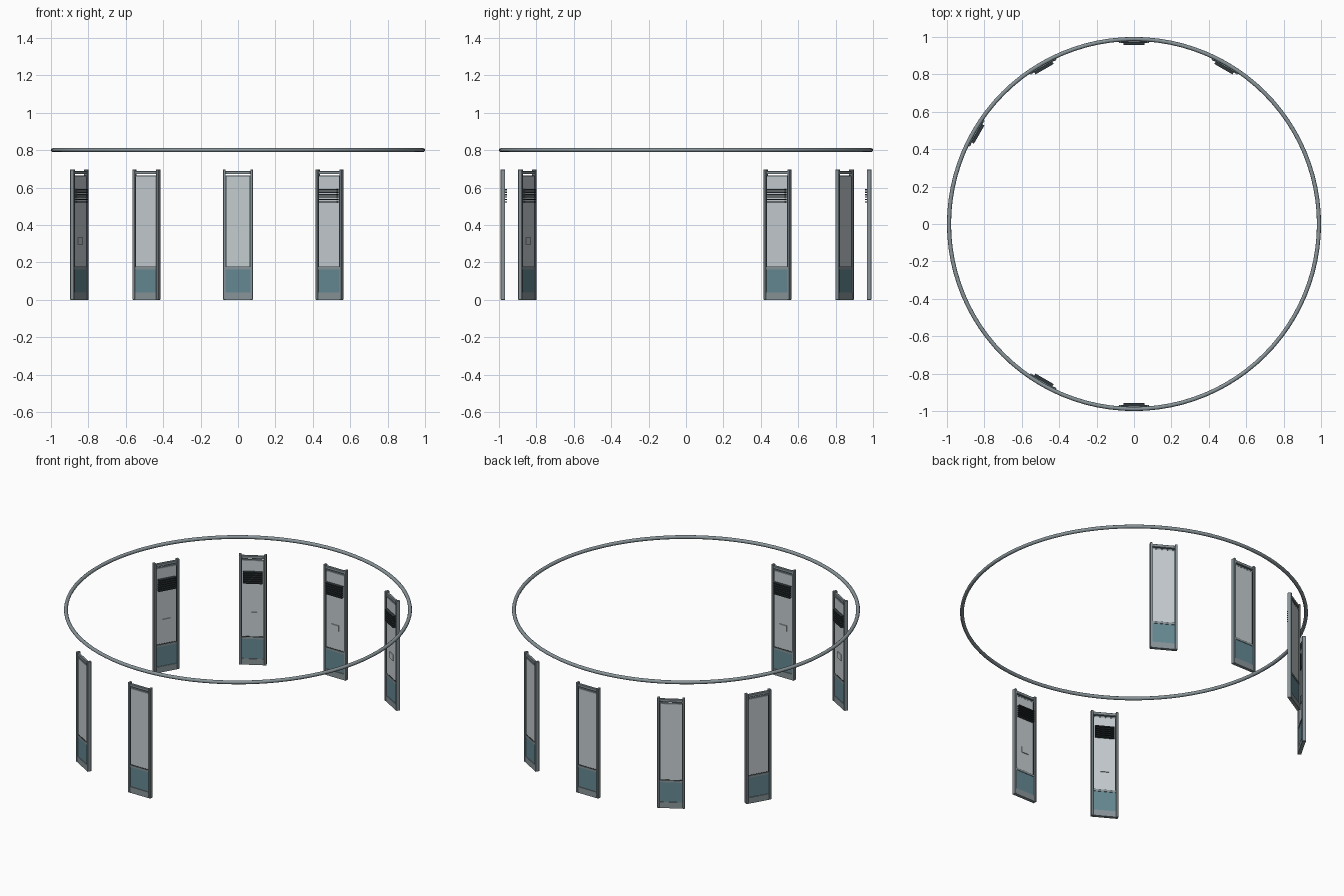
import bpy, math
from mathutils import Matrix

if "Cube" in bpy.data.objects:
    bpy.data.objects.remove(bpy.data.objects["Cube"])


def material(name, rgb):
    m = bpy.data.materials.new(name)
    m.diffuse_color = (*rgb, 1)
    m.use_nodes = True
    m.node_tree.nodes["Principled BSDF"].inputs["Base Color"].default_value = m.diffuse_color
    return m


FRAME = material("frame grey", (0.25, 0.30, 0.32))
PALE = material("pale panel", (0.56, 0.61, 0.63))
TEAL = material("muted teal", (0.13, 0.25, 0.29))
DARK = material("dark trim", (0.03, 0.04, 0.045))

RADIUS = 0.979          # distance of the panel centre plane from the middle
ANGLES = {"east_back": 60, "back": 90, "west_back": 120,
          "west": 150, "west_front": 240, "front": 270}


def box(name, mat, place, x, y, z, bevel=0.0):
    """Box from (min, max) ranges; local +x points outwards, y runs across the panel."""
    bpy.ops.mesh.primitive_cube_add(size=1)
    ob = bpy.context.object
    ob.name = name
    ob.data.materials.append(mat)
    size = [b - a for a, b in (x, y, z)]
    mid = [(a + b) / 2 for a, b in (x, y, z)]
    ob.data.transform(Matrix.Translation(mid) @ Matrix.Diagonal((*size, 1)))
    ob.matrix_world = place
    if bevel:
        mod = ob.modifiers.new("soft edges", 'BEVEL')
        mod.width = bevel
        mod.segments = 1
    return ob


def build_panel(tag, degrees):
    place = Matrix.Rotation(math.radians(degrees), 4, 'Z') @ Matrix.Translation((RADIUS, 0, 0))

    def part(name, mat, x, y, z, bevel=0.0):
        box(f"{tag}_{name}", mat, place, x, y, z, bevel)

    # upright posts with dark seals beside the pale panel
    for side, s in (("left", -1), ("right", 1)):
        part(f"{side}_post", FRAME, (-0.012, 0.012), sorted((s * 0.066, s * 0.080)), (0, 0.697), 0.002)
        part(f"{side}_seal", DARK, (-0.005, 0.005), sorted((s * 0.062, s * 0.066)), (0.175, 0.662))
    # cross rails
    part("top_rail", FRAME, (-0.008, 0.008), (-0.067, 0.067), (0.671, 0.689), 0.002)
    part("panel_head", FRAME, (-0.005, 0.005), (-0.066, 0.066), (0.656, 0.665))
    part("middle_rail", FRAME, (-0.009, 0.009), (-0.067, 0.067), (0.163, 0.175))
    part("middle_seal", DARK, (-0.006, 0.006), (-0.062, 0.062), (0.175, 0.178))
    part("bottom_rail", FRAME, (-0.010, 0.010), (-0.067, 0.067), (0, 0.038))
    # infill sheets
    part("pale_sheet", PALE, (-0.004, 0.004), (-0.062, 0.062), (0.178, 0.656))
    part("teal_sheet", TEAL, (-0.006, 0.006), (-0.066, 0.066), (0.038, 0.163))
    # small latch plate and louvre slats on the inner side
    part("latch_plate", PALE, (-0.009, -0.004), (-0.025, 0.025), (0.295, 0.333))
    for i in range(6):
        z = 0.519 + i * 0.0132
        part(f"louvre_slat_{i + 1}", DARK, (-0.023, -0.004), (-0.056, 0.056), (z, z + 0.0065))


for tag, degrees in ANGLES.items():
    build_panel(tag, degrees)

# overhead ring
bpy.ops.mesh.primitive_torus_add(location=(0, 0, 0.80), major_radius=0.989, minor_radius=0.011,
                                 major_segments=96, minor_segments=10)
ring = bpy.context.object
ring.name = "overhead_ring"
ring.data.materials.append(FRAME)
bpy.ops.object.shade_smooth_by_angle(angle=math.radians(40))
